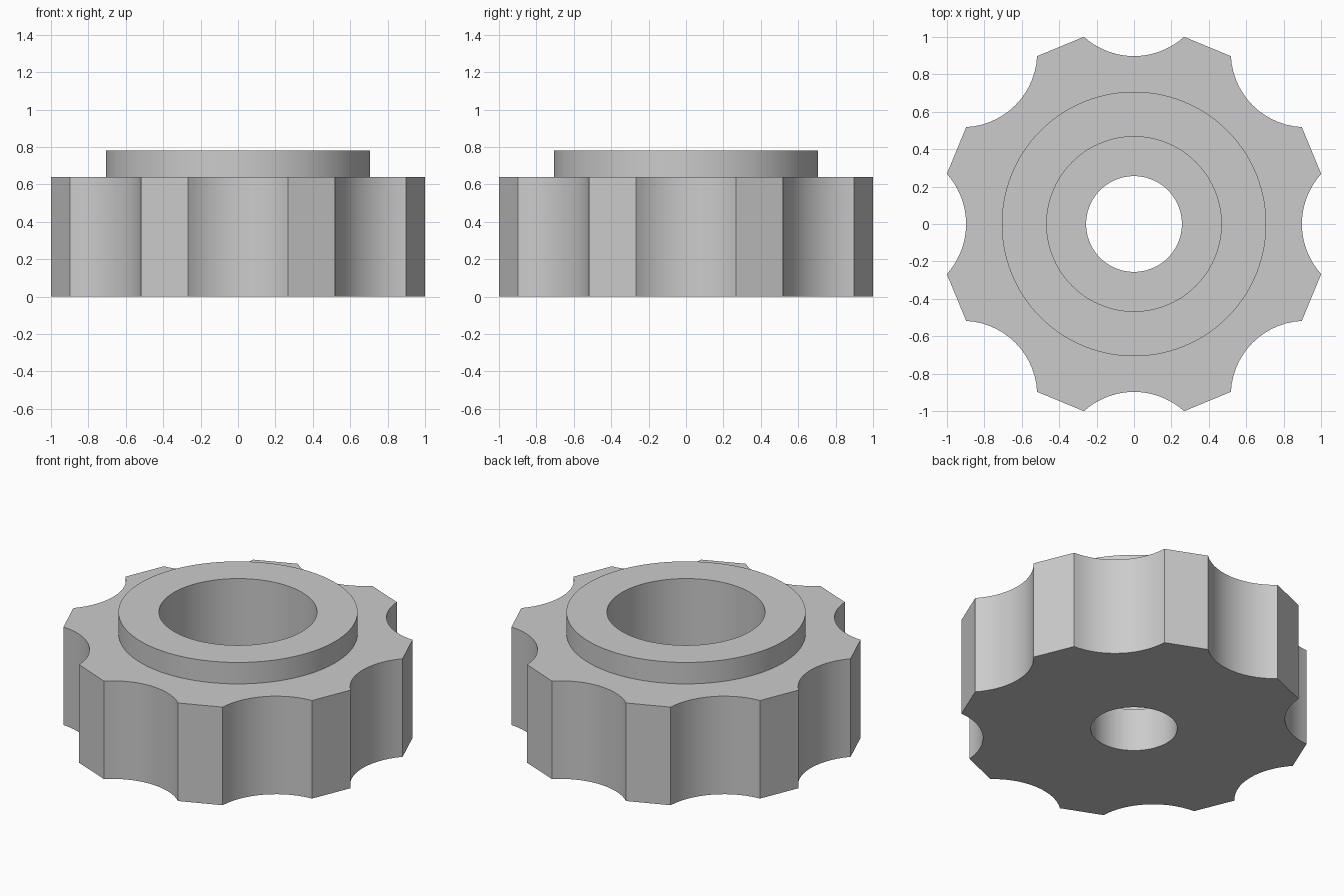
import bpy, bmesh
from math import atan2, cos, sin, radians, pi
from mathutils import Matrix, Vector

if "Cube" in bpy.data.objects:
    bpy.data.objects.remove(bpy.data.objects["Cube"])

LOBES = 8
CORNER_R = 1.036                    # radius of the sharp lobe corners
HALF_FLUTE = radians(15)            # half the angle taken by one flute
FLUTE_R = 0.40                      # radius of the scooped flutes
FLUTE_STEPS, FLAT_STEPS = 14, 5


def polar(r, a):
    return Vector((r * cos(a), r * sin(a)))


def fluted_outline():
    """One scooped flute and one flat land, repeated around the axis."""
    start, end = polar(CORNER_R, -HALF_FLUTE), polar(CORNER_R, HALF_FLUTE)
    next_start = polar(CORNER_R, 2 * pi / LOBES - HALF_FLUTE)
    centre = Vector((start.x + (FLUTE_R**2 - start.y**2) ** 0.5, 0))
    sweep = atan2(end.y, centre.x - end.x)
    sector = []
    for i in range(FLUTE_STEPS):
        a = sweep * (2 * i / FLUTE_STEPS - 1)
        sector.append(centre + Vector((-FLUTE_R * cos(a), FLUTE_R * sin(a))))
    sector += [end.lerp(next_start, i / FLAT_STEPS) for i in range(FLAT_STEPS)]
    return [Matrix.Rotation(k * 2 * pi / LOBES, 2) @ p
            for k in range(LOBES) for p in sector]


outline = fluted_outline()


def ring(bm, z, r=None):
    """Fluted ring, or a round one when a radius is given."""
    pts = outline if r is None else [p.normalized() * r for p in outline]
    return [bm.verts.new((p.x, p.y, z)) for p in pts]


# Closed cross-section: base, fluted grip, collar, counterbore, through hole
section = [(0, 0.256), (0, None), (0.64, None), (0.64, 0.707),
           (0.78, 0.707), (0.78, 0.467), (0.28, 0.467), (0.28, 0.256)]

bm = bmesh.new()
rings = [ring(bm, z, r) for z, r in section]
n = len(outline)
for k, low in enumerate(rings):
    high = rings[(k + 1) % len(rings)]
    for i in range(n):
        j = (i + 1) % n
        bm.faces.new((low[i], low[j], high[j], high[i]))
bmesh.ops.recalc_face_normals(bm, faces=bm.faces)

mesh = bpy.data.meshes.new("fluted_knob")
bm.to_mesh(mesh)
bm.free()
knob = bpy.data.objects.new("fluted_knob", mesh)
bpy.context.collection.objects.link(knob)

# Plain grey finish
grey = bpy.data.materials.new("light_grey")
grey.use_nodes = True
colour = (0.6, 0.6, 0.6, 1)
grey.diffuse_color = colour
grey.node_tree.nodes["Principled BSDF"].inputs["Base Color"].default_value = colour
mesh.materials.append(grey)

# Smooth curved walls, crisp edges
bpy.ops.object.select_all(action="DESELECT")
knob.select_set(True)
bpy.context.view_layer.objects.active = knob
bpy.ops.object.shade_smooth_by_angle(angle=radians(20))
